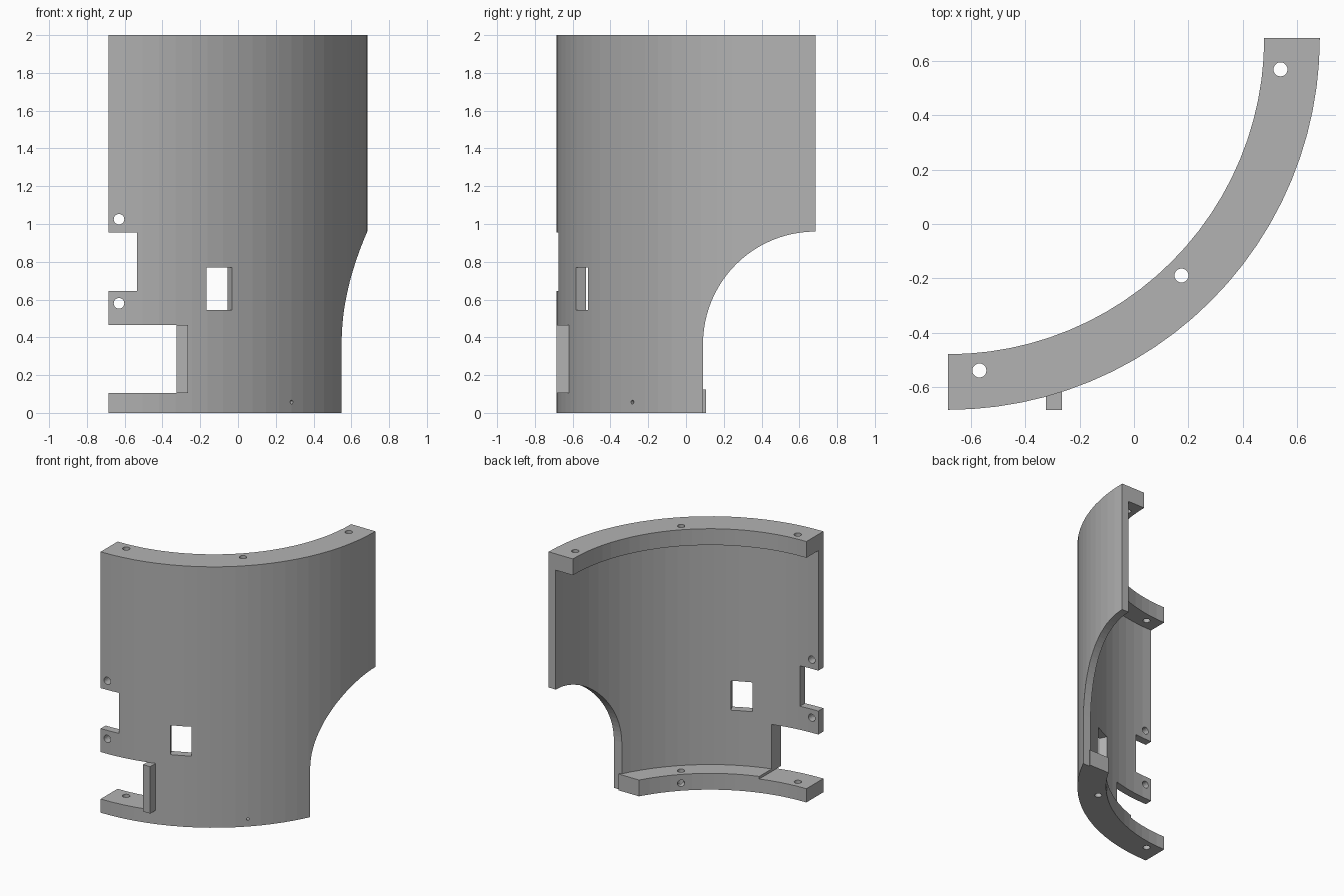
import bpy, bmesh, math
from mathutils import Matrix, Vector

if "Cube" in bpy.data.objects:
    bpy.data.objects.remove(bpy.data.objects["Cube"])

CX, CY = -0.685, 0.685          # axis of the curved shell
R_OUT, R_WALL, R_FLANGE = 1.37, 1.31, 1.165
STEPS = 24

grey = bpy.data.materials.new("plain grey")
grey.use_nodes = True
grey.diffuse_color = (0.45, 0.45, 0.45, 1)
grey.node_tree.nodes["Principled BSDF"].inputs["Base Color"].default_value = (0.45, 0.45, 0.45, 1)


def prism(name, outline, depth):
    """Extrude a closed 3D outline along the depth vector."""
    bm = bmesh.new()
    face = bm.faces.new([bm.verts.new(p) for p in outline])
    new = bmesh.ops.extrude_face_region(bm, geom=[face])["geom"]
    bmesh.ops.translate(bm, vec=depth, verts=[v for v in new if isinstance(v, bmesh.types.BMVert)])
    bmesh.ops.recalc_face_normals(bm, faces=bm.faces)
    mesh = bpy.data.meshes.new(name)
    bm.to_mesh(mesh)
    bm.free()
    mesh.materials.append(grey)
    obj = bpy.data.objects.new(name, mesh)
    bpy.context.collection.objects.link(obj)
    return obj


def box(name, x, y, z):
    pts = [(x[0], y[0], z[0]), (x[1], y[0], z[0]), (x[1], y[1], z[0]), (x[0], y[1], z[0])]
    return prism(name, pts, (0, 0, z[1] - z[0]))


def arc(radius):
    angles = [math.radians(-90 + 90 * i / STEPS) for i in range(STEPS + 1)]
    return [(CX + radius * math.cos(a), CY + radius * math.sin(a)) for a in angles]


def curved_block(name, inner, outer, z0, z1):
    ring = arc(outer) + arc(inner)[::-1]
    return prism(name, [(x, y, z0) for x, y in ring], (0, 0, z1 - z0))


def rod(name, centre, axis, radius, length, tip=None):
    bm = bmesh.new()
    bmesh.ops.create_cone(bm, cap_ends=True, segments=20, radius1=radius,
                          radius2=radius if tip is None else tip, depth=length)
    turn = Vector((0, 0, 1)).rotation_difference(Vector(axis)).to_matrix().to_4x4()
    bmesh.ops.transform(bm, matrix=Matrix.Translation(centre) @ turn, verts=bm.verts)
    mesh = bpy.data.meshes.new(name)
    bm.to_mesh(mesh)
    bm.free()
    mesh.materials.append(grey)
    obj = bpy.data.objects.new(name, mesh)
    bpy.context.collection.objects.link(obj)
    return obj


def combine(target, tool, operation="DIFFERENCE"):
    """Apply a boolean and discard the tool."""
    mod = target.modifiers.new("boolean", "BOOLEAN")
    mod.operation, mod.object, mod.solver = operation, tool, "EXACT"
    bpy.context.view_layer.objects.active = target
    bpy.ops.object.modifier_apply(modifier=mod.name)
    bpy.data.objects.remove(tool)


# Curved wall with the large rounded side cut-out
shell = curved_block("curved_shell", R_WALL, R_OUT, 0, 2)
cut_r, cut_z = 0.595, 0.365
curve = [(0.2, CY - cut_r * math.cos(math.pi / 2 * i / STEPS),
          cut_z + cut_r * math.sin(math.pi / 2 * i / STEPS)) for i in range(STEPS + 1)]
outline = [(0.2, CY - cut_r, -0.1)] + curve + [(0.2, 0.9, cut_z + cut_r), (0.2, 0.9, -0.1)]
combine(shell, prism("side_cutter", outline, (0.8, 0, 0)))

# Inner flanges, the lower one stopping at the cut-out
top_flange = curved_block("top_flange", R_FLANGE, R_WALL + 0.01, 1.875, 2)
bottom_flange = curved_block("bottom_flange", R_FLANGE, R_WALL + 0.01, 0, 0.125)
combine(bottom_flange, box("end_cutter", (0, 1), (0.105, 1), (-0.1, 0.3)))
combine(shell, top_flange, "UNION")
combine(shell, bottom_flange, "UNION")

# Edge slot and notch
combine(shell, box("slot_cutter", (-0.8, -0.325), (-0.8, -0.3), (0.105, 0.465)))
combine(shell, box("notch_cutter", (-0.8, -0.535), (-0.8, -0.3), (0.645, 0.955)))

# Upright rib beside the slot
combine(shell, box("slot_rib", (-0.325, -0.265), (-0.685, -0.585), (0.105, 0.465)), "UNION")

# Window cut along the radius
window = box("window_cutter", (1.2, 1.5), (-0.075, 0.075), (0.545, 0.77))
window.matrix_world = Matrix.Translation((CX, CY, 0)) @ Matrix.Rotation(math.radians(-64.6), 4, "Z")
bpy.context.view_layer.update()
combine(shell, window)

# Screw holes through the flanges and the wall edge
for x, y in ((0.54, 0.57), (0.175, -0.19), (-0.57, -0.54)):
    combine(shell, rod("flange_hole", (x, y, 1), (0, 0, 1), 0.026, 2.4))
for z in (0.58, 1.025):
    combine(shell, rod("edge_hole", (-0.63, -0.65, z), (0, 1, 0), 0.028, 0.4))

# Tapered radial hole in the lower flange
mid = 1.25 * math.sqrt(0.5)
combine(shell, rod("radial_hole", (CX + mid, CY - mid, 0.057), (1, -1, 0), 0.03, 0.3, 0.008))
